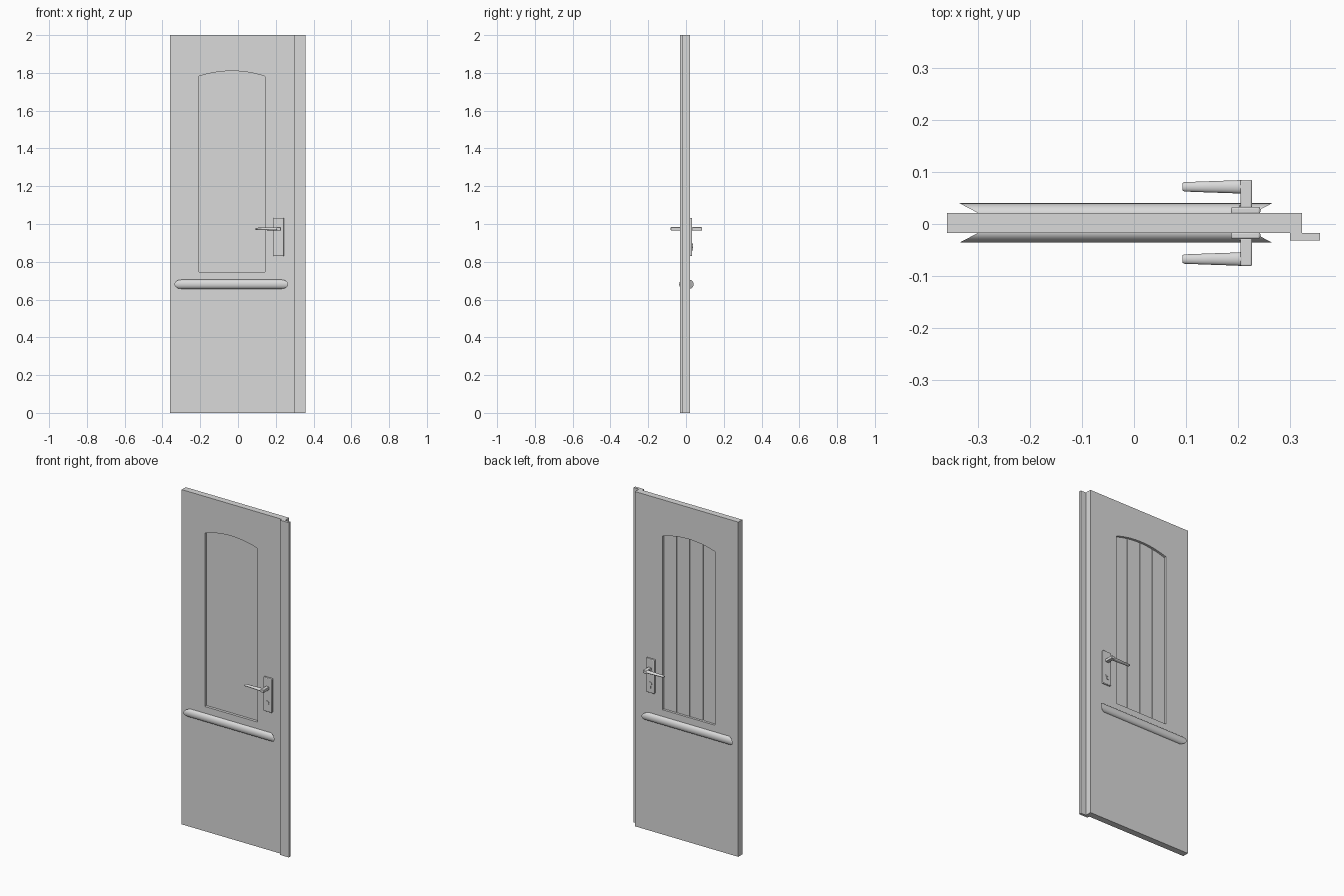
import bpy, bmesh, math

if "Cube" in bpy.data.objects:
    bpy.data.objects.remove(bpy.data.objects["Cube"], do_unlink=True)

grey = bpy.data.materials.new("door grey")
grey.use_nodes = True
grey.diffuse_color = (0.7, 0.7, 0.7, 1)
grey.node_tree.nodes["Principled BSDF"].inputs["Base Color"].default_value = (0.7, 0.7, 0.7, 1)

MID = 0.002     # centre plane of the slab
HALF = 0.019    # half the slab thickness


def finish(name, bm, bevel=0, smooth=False):
    bmesh.ops.recalc_face_normals(bm, faces=bm.faces)
    mesh = bpy.data.meshes.new(name)
    bm.to_mesh(mesh)
    bm.free()
    obj = bpy.data.objects.new(name, mesh)
    bpy.context.collection.objects.link(obj)
    mesh.materials.append(grey)
    if bevel:
        mod = obj.modifiers.new("soft edges", "BEVEL")
        mod.width = bevel
        mod.segments = 3
        mod.limit_method = "ANGLE"
    if smooth:
        bpy.ops.object.select_all(action="DESELECT")
        obj.select_set(True)
        bpy.context.view_layer.objects.active = obj
        bpy.ops.object.shade_smooth_by_angle(angle=math.radians(35))
    return obj


def prism(name, loops, y0, y1, **kw):
    """Solid from outlines in x and z; later outlines are holes."""
    bm = bmesh.new()
    edges = []
    for loop in loops:
        vs = [bm.verts.new((x, y0, z)) for x, z in loop]
        edges += [bm.edges.new((a, b)) for a, b in zip(vs, vs[1:] + vs[:1])]
    if len(loops) == 1:
        bm.faces.new(vs)
    else:
        bmesh.ops.triangle_fill(bm, edges=edges, use_beauty=True)
    out = bmesh.ops.extrude_face_region(bm, geom=bm.faces[:])["geom"]
    for v in out:
        if isinstance(v, bmesh.types.BMVert):
            v.co.y = y1
    return finish(name, bm, **kw)


def loft(name, rings, **kw):
    """Closed skin through rings of equal size, capped at both ends."""
    bm = bmesh.new()
    rows = [[bm.verts.new(p) for p in ring] for ring in rings]
    n = len(rows[0])
    for a, b in zip(rows, rows[1:]):
        for i in range(n):
            j = (i + 1) % n
            bm.faces.new((a[i], a[j], b[j], b[i]))
    bm.faces.new(rows[0])
    bm.faces.new(rows[-1])
    return finish(name, bm, **kw)


def rect(x0, x1, z0, z1):
    return [(x0, z0), (x1, z0), (x1, z1), (x0, z1)]


LEFT, RIGHT, BOTTOM = -0.207, 0.142, 0.745


def arched(x0, x1, steps):
    """Outline with a piece of the shallow arch as its top."""
    middle, half = (LEFT + RIGHT) / 2, (RIGHT - LEFT) / 2
    xs = [x1 + (x0 - x1) * i / steps for i in range(steps + 1)]
    top = [(x, 1.81 - 0.028 * ((x - middle) / half) ** 2) for x in xs]
    return [(x0, BOTTOM), (x1, BOTTOM)] + top


# Slab with arched opening, and the overlapping edge strip
prism("door_slab", [rect(-0.36, 0.323, 0, 2), arched(LEFT, RIGHT, 16)],
      MID - HALF, MID + HALF)
prism("edge_strip", [rect(0.30, 0.358, 0, 2)], -0.032, MID - HALF)

# Thin infill panel: plain in front, four planks behind
prism("infill_panel", [arched(LEFT, RIGHT, 16)], -0.001, 0.003)
pitch = (RIGHT - LEFT) / 4
for i in range(4):
    x0 = LEFT + i * pitch + (0.003 if i else 0)
    x1 = LEFT + (i + 1) * pitch - (0.003 if i < 3 else 0)
    prism(f"plank_{i + 1}", [arched(x0, x1, 4)], 0.003, 0.007)


def side_parts(side, s):
    def y(d):
        return MID + s * d

    # Rounded rail whose ends flare outwards
    angles = [math.pi * i / 12 for i in range(13)]

    def rail_end(x, flare):
        return [(x + flare * math.sin(t), y(HALF + 0.019 * math.sin(t)),
                 0.681 + 0.024 * math.cos(t)) for t in angles]
    loft(f"{side}_rail", [rail_end(-0.300, -0.036), rail_end(0.230, 0.036)], smooth=True)

    # Lock plate
    prism(f"{side}_lock_plate", [rect(0.187, 0.243, 0.83, 1.033)],
          y(HALF - 0.002), y(0.031), bevel=0.004, smooth=True)

    # Key cylinder with a round head and a narrow tail
    arc = [math.radians(-60 + 300 * i / 14) for i in range(15)]
    key = [(0.214 + 0.012 * math.cos(a), 0.885 + 0.012 * math.sin(a)) for a in arc]
    key += [(0.208, 0.860), (0.220, 0.860)]
    prism(f"{side}_key_cylinder", [key], y(0.029), y(0.034), smooth=True)
    prism(f"{side}_key_slot", [rect(0.2125, 0.2155, 0.878, 0.892)], y(0.033), y(0.0345))

    # Handle neck
    prism(f"{side}_handle_neck", [rect(0.205, 0.227, 0.965, 0.983)],
          y(0.029), y(0.083), bevel=0.003, smooth=True)

    # Tapered lever: x, half depth, half height
    sections = [(0.210, 0.0135, 0.008), (0.195, 0.0125, 0.008),
                (0.150, 0.011, 0.007), (0.097, 0.009, 0.006), (0.093, 0.007, 0.004)]
    rings = []
    for x, depth, height in sections:
        rings.append([(x, y(0.0695 + depth * math.cos(a)), 0.974 + height * math.sin(a))
                      for a in (math.tau * k / 16 for k in range(16))])
    loft(f"{side}_lever", rings, smooth=True)


side_parts("front", -1)
side_parts("back", 1)
